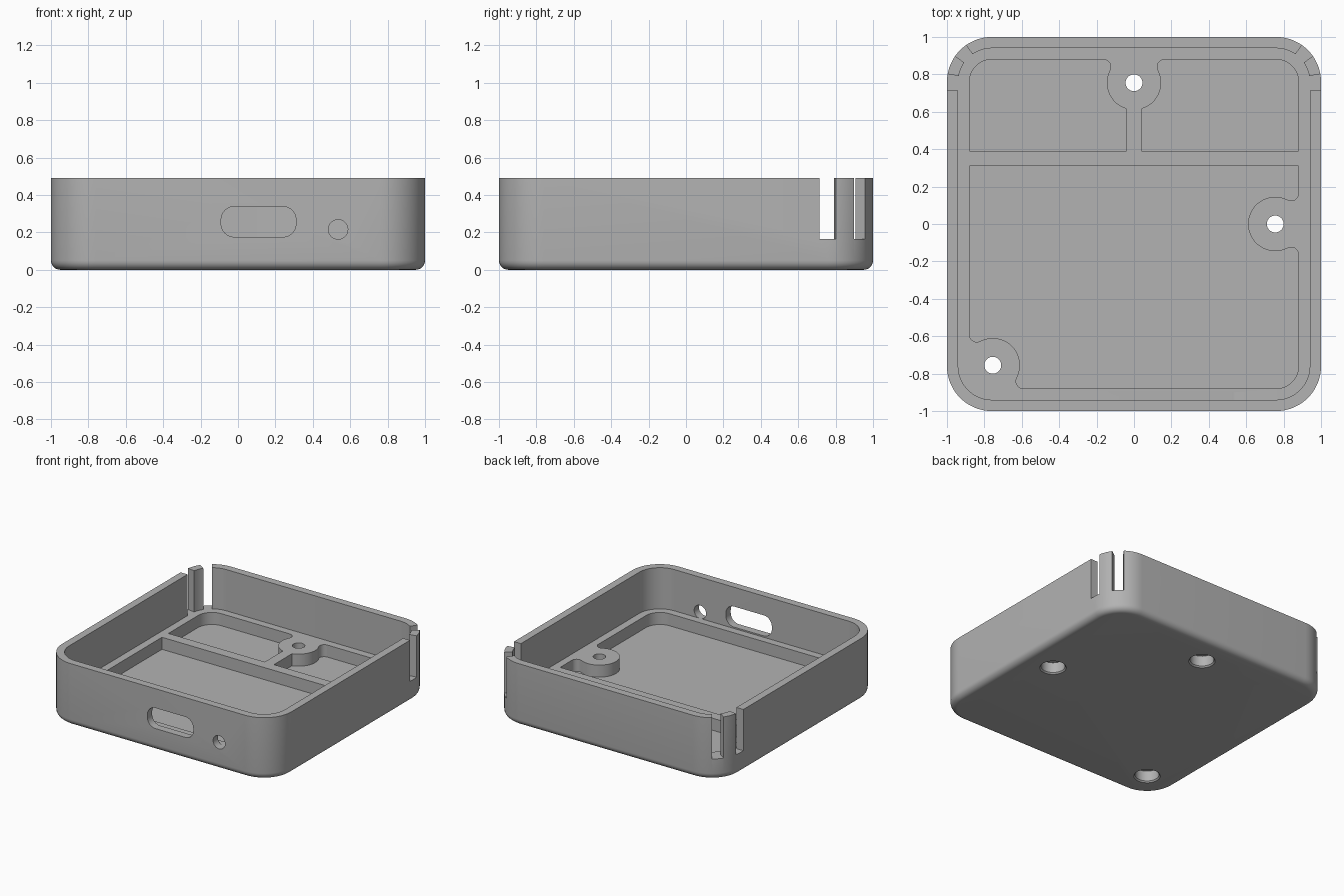
import bpy, bmesh
from math import radians, degrees, cos, sin, acos, asin, ceil
from mathutils import Matrix

old = bpy.data.objects.get("Cube")
if old:
    bpy.data.objects.remove(old, do_unlink=True)

HEIGHT, LEDGE, FLOOR = 0.49, 0.165, 0.07
CORNER = 0.76                 # centre of every vertical corner arc
BOSS, BOSS_R, FILLET = 0.755, 0.145, 0.04
POCKET = 0.88                 # half width of the recessed floor
SPREAD = degrees(acos((POCKET - FILLET - BOSS) / (BOSS_R + FILLET)))

grey = bpy.data.materials.new("grey_plastic")
grey.use_nodes = True
grey.diffuse_color = (0.45, 0.45, 0.45, 1)
grey.node_tree.nodes["Principled BSDF"].inputs["Base Color"].default_value = grey.diffuse_color


def polar(cx, cy, r, a):
    return (cx + r * cos(radians(a)), cy + r * sin(radians(a)))


def arc(cx, cy, r, a0, a1):
    n = max(4, ceil(abs(a1 - a0) / 6))
    return [polar(cx, cy, r, a0 + (a1 - a0) * i / n) for i in range(n + 1)]


def rounded_rect(hx, hy, r, cx=0, cy=0):
    pts = []
    for k, (sx, sy) in enumerate([(1, 1), (-1, 1), (-1, -1), (1, -1)]):
        pts += arc(cx + sx * (hx - r), cy + sy * (hy - r), r, 90 * k, 90 * k + 90)
    return pts


def circle(cx, cy, r):
    return arc(cx, cy, r, 0, 360)[:-1]


def loft(name, rings, matrix=Matrix()):
    """Closed solid through (outline, z) rings of equal point count."""
    bm = bmesh.new()
    loops = [[bm.verts.new((x, y, z)) for x, y in pts] for pts, z in rings]
    n = len(loops[0])
    for a, b in zip(loops, loops[1:]):
        for i in range(n):
            j = (i + 1) % n
            bm.faces.new((a[i], a[j], b[j], b[i]))
    bm.faces.new(loops[0][::-1])
    bm.faces.new(loops[-1])
    bm.transform(matrix)
    bmesh.ops.recalc_face_normals(bm, faces=bm.faces)
    mesh = bpy.data.meshes.new(name)
    bm.to_mesh(mesh)
    bm.free()
    mesh.materials.append(grey)
    ob = bpy.data.objects.new(name, mesh)
    bpy.context.collection.objects.link(ob)
    return ob


def prism(name, pts, z0, z1, matrix=Matrix()):
    return loft(name, [(pts, z0), (pts, z1)], matrix)


def blend(cx, cy, at, a0, a1):
    """Small rounding between a screw boss and the pocket wall."""
    x, y = polar(cx, cy, BOSS_R + FILLET, at)
    return arc(x, y, FILLET, a0, a1)


# Tray body with a rounded bottom edge
rings = []
for i in range(7):
    a = radians(15 * i)
    inset = 0.05 * (1 - sin(a))
    rings.append((rounded_rect(1 - inset, 1 - inset, 0.24 - inset), 0.05 * (1 - cos(a))))
rings.append((rounded_rect(1, 1, 0.24), HEIGHT))
tray = loft("enclosure_tray", rings)

# Upper cavity above the ledge
cutters = [prism("cavity", rounded_rect(0.94, 0.94, 0.18), LEDGE, 0.6)]

# Rear pockets, either side of the stem and behind the cross rib
stem = 0.04
rear = [(-POCKET, 0.39), (-stem, 0.39)]
rear += arc(0, BOSS, BOSS_R, 270 - degrees(asin(stem / BOSS_R)), 90 + SPREAD)
rear += blend(0, BOSS, 90 + SPREAD, SPREAD - 90, 90)
rear += arc(-CORNER, CORNER, 0.12, 90, 180)
for side in (1, -1):
    cutters.append(prism("rear_pocket", [(side * x, y) for x, y in rear], FLOOR, 0.3))

# Main pocket, wrapping the corner boss and the side boss
main = [(-POCKET, 0.31)]
main += blend(-BOSS, -BOSS, 180 - SPREAD, 180, 360 - SPREAD)
main += arc(-BOSS, -BOSS, BOSS_R, 180 - SPREAD, SPREAD - 90)
main += blend(-BOSS, -BOSS, SPREAD - 90, SPREAD + 90, 270)
main += arc(CORNER, -CORNER, 0.12, 270, 360)
main += blend(BOSS, 0, -SPREAD, 0, 180 - SPREAD)
main += arc(BOSS, 0, BOSS_R, -SPREAD, SPREAD - 360)
main += blend(BOSS, 0, SPREAD, 180 + SPREAD, 360)
main += [(POCKET, 0.31)]
cutters.append(prism("main_pocket", main, FLOOR, 0.3))

# Screw holes with countersunk recesses underneath
for x, y in [(0, BOSS), (BOSS, 0), (-BOSS, -BOSS)]:
    cutters.append(loft("screw_recess", [(circle(x, y, r), z) for r, z in
                                         [(0.105, -0.01), (0.085, 0.01), (0.085, 0.09)]]))
    cutters.append(prism("screw_hole", circle(x, y, 0.045), 0.05, 0.3))

# Snap tab slots in both rear corners
side_slot = [(-1.1, 0.714), (-0.9, 0.714),
             polar(-CORNER, CORNER, 0.14, 170), polar(-CORNER, CORNER, 0.4, 170)]
corner_slot = [polar(-CORNER, CORNER, r, a)
               for r, a in [(0.14, 145), (0.4, 145), (0.4, 125), (0.14, 125)]]
for side in (1, -1):
    for pts in (side_slot, corner_slot):
        cutters.append(prism("tab_slot", [(side * x, y) for x, y in pts], LEDGE, 0.6))

# Front wall openings
upright = Matrix.Rotation(radians(90), 4, "X")
cutters.append(prism("port_opening", rounded_rect(0.2, 0.081, 0.07, 0.11, 0.257), 0.9, 1.1, upright))
cutters.append(prism("round_opening", circle(0.535, 0.216, 0.052), 0.9, 1.1, upright))

# Cut everything out of the tray
bpy.context.view_layer.objects.active = tray
for ob in bpy.context.selected_objects:
    ob.select_set(False)
tray.select_set(True)
for cutter in cutters:
    cutter.hide_render = True
    mod = tray.modifiers.new("cut", "BOOLEAN")
    mod.operation, mod.solver, mod.object = "DIFFERENCE", "EXACT", cutter
    bpy.ops.object.modifier_apply(modifier=mod.name)
    bpy.data.objects.remove(cutter, do_unlink=True)

bpy.ops.object.shade_smooth_by_angle(angle=radians(30))
